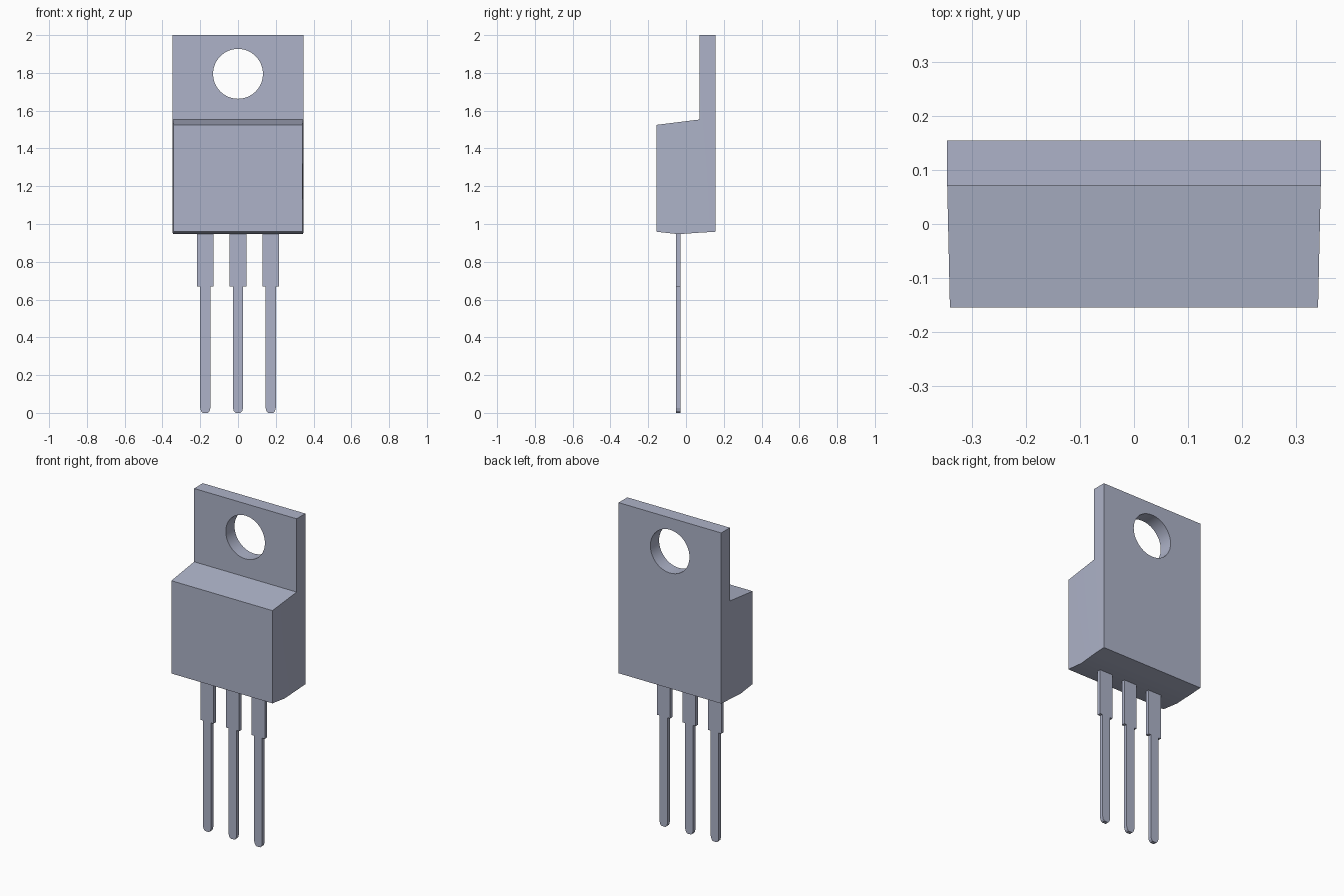
import bpy, bmesh, math

if "Cube" in bpy.data.objects:
    bpy.data.objects.remove(bpy.data.objects["Cube"])

metal = bpy.data.materials.new("blue_grey")
metal.diffuse_color = (0.42, 0.45, 0.58, 1)
metal.use_nodes = True
metal.node_tree.nodes["Principled BSDF"].inputs["Base Color"].default_value = metal.diffuse_color


def finish(name, bm):
    bmesh.ops.recalc_face_normals(bm, faces=bm.faces[:])
    mesh = bpy.data.meshes.new(name)
    bm.to_mesh(mesh)
    bm.free()
    mesh.materials.append(metal)
    ob = bpy.data.objects.new(name, mesh)
    bpy.context.collection.objects.link(ob)
    return ob


# Package: side profile (half width, y, z), tapering slightly toward the front
profile = [(0.346, 0.071, 2.0), (0.346, 0.155, 2.0), (0.346, 0.155, 0.959),
           (0.346, 0.071, 0.954), (0.343, -0.04, 0.946), (0.341, -0.155, 0.959),
           (0.341, -0.155, 1.525), (0.346, 0.071, 1.553)]
bm = bmesh.new()
left = [bm.verts.new((-w, y, z)) for w, y, z in profile]
right = [bm.verts.new((w, y, z)) for w, y, z in profile]
n = len(profile)
for i in range(n):
    j = (i + 1) % n
    bm.faces.new((left[i], left[j], right[j], right[i]))
for side in (left, right):
    bm.faces.new([side[i] for i in (0, 1, 2, 3, 7)])   # mounting plate edge
    bm.faces.new([side[i] for i in (3, 4, 5, 6, 7)])   # moulded body side
package = finish("package_body", bm)

# Mounting hole through the plate
bpy.ops.mesh.primitive_cylinder_add(vertices=64, radius=0.132, depth=0.4,
                                    location=(0, 0.113, 1.795),
                                    rotation=(math.pi / 2, 0, 0))
cutter = bpy.context.object
cutter.name = "hole_cutter"
cutter.data.materials.append(metal)
cut = package.modifiers.new("mounting_hole", 'BOOLEAN')
cut.operation = 'DIFFERENCE'
cut.solver = 'EXACT'
cut.object = cutter
bpy.ops.object.select_all(action='DESELECT')
package.select_set(True)
bpy.context.view_layer.objects.active = package
bpy.ops.object.modifier_apply(modifier=cut.name)
bpy.data.objects.remove(cutter)
bpy.ops.object.shade_smooth_by_angle(angle=math.radians(20))

# Leads: stepped flat pins with rounded tips
half = [(0.013, 0.0), (0.022, 0.009), (0.027, 0.026), (0.027, 0.67),
        (0.044, 0.67), (0.044, 0.952)]
outline = half + [(-x, z) for x, z in reversed(half)]
for name, cx in (("left_lead", -0.173), ("middle_lead", 0), ("right_lead", 0.173)):
    bm = bmesh.new()
    face = bm.faces.new([bm.verts.new((cx + x, -0.052, z)) for x, z in outline])
    ext = bmesh.ops.extrude_face_region(bm, geom=[face], use_keep_orig=True)
    bmesh.ops.translate(bm, vec=(0, 0.022, 0),
                        verts=[v for v in ext["geom"] if isinstance(v, bmesh.types.BMVert)])
    finish(name, bm)
